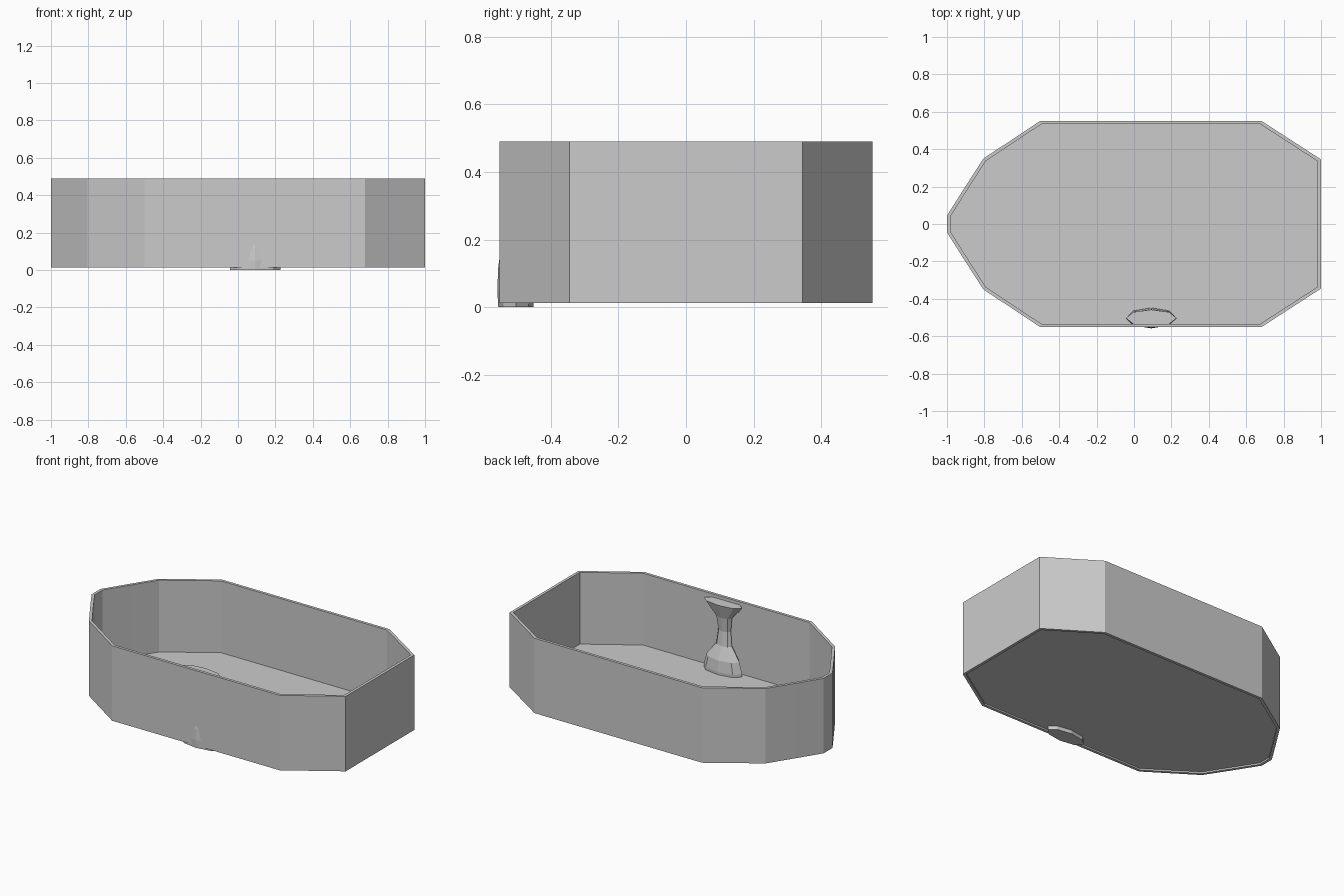
import bpy, math
from mathutils import Vector

old = bpy.data.objects.get("Cube")
if old:
    bpy.data.objects.remove(old, do_unlink=True)

grey = bpy.data.materials.new("light grey")
grey.use_nodes = True
COLOUR = (0.6, 0.6, 0.6, 1)
grey.diffuse_color = COLOUR
grey.node_tree.nodes["Principled BSDF"].inputs["Base Color"].default_value = COLOUR


def make(name, verts, faces):
    mesh = bpy.data.meshes.new(name)
    mesh.from_pydata(verts, [], faces)
    mesh.materials.append(grey)
    obj = bpy.data.objects.new(name, mesh)
    bpy.context.collection.objects.link(obj)
    return obj


def bridge(rings, n):
    """Quads joining consecutive rings of n vertices."""
    return [(a * n + i, a * n + (i + 1) % n, b * n + (i + 1) % n, b * n + i)
            for a, b in rings for i in range(n)]


def inset(loop, d):
    """Offset a counter-clockwise outline inwards by d."""
    result = []
    for i, p in enumerate(loop):
        a = (p - loop[i - 1]).normalized()
        b = (loop[(i + 1) % len(loop)] - p).normalized()
        na, nb = Vector((-a.y, a.x)), Vector((-b.y, b.x))
        result.append(p + (na + nb) * d / (1 + na.dot(nb)))
    return result


def at(loop, z):
    return [(p.x, p.y, z) for p in loop]


# Basin outline: half of it, mirrored across y
half = [(1, 0.345), (0.68, 0.552), (-0.5, 0.552),
        (-0.805, 0.35), (-0.905, 0.195), (-1, 0.045)]
outer = [Vector(p) for p in half] + [Vector((x, -y)) for x, y in reversed(half)]
inner = inset(outer, 0.018)
n = len(outer)

# Upright wall with a flat rim, open above and below
BOTTOM, TOP = 0.013, 0.49
make("basin_wall",
     at(outer, BOTTOM) + at(outer, TOP) + at(inner, TOP) + at(inner, BOTTOM),
     bridge([(0, 1), (1, 2), (2, 3), (3, 0)], n))

# Floor panel, raised slightly inside the wall
make("basin_floor", at(inner, 0.023) + at(inner, 0.033),
     bridge([(0, 1)], n) + [tuple(reversed(range(n))), tuple(range(n, 2 * n))])

# Hourglass pedestal beside the front wall: centre y, radius x, radius y, z
SIDES = 8
profile = [(-0.503, 0.135, 0.052, 0), (-0.503, 0.135, 0.055, 0.05),
           (-0.505, 0.115, 0.05, 0.12), (-0.515, 0.055, 0.028, 0.2),
           (-0.52, 0.045, 0.023, 0.29), (-0.515, 0.055, 0.03, 0.38),
           (-0.503, 0.135, 0.045, 0.47)]
verts = []
for cy, rx, ry, z in profile:
    for i in range(SIDES):
        t = math.tau * i / SIDES
        verts.append((0.092 + rx * math.cos(t), cy + ry * math.sin(t), z))
last = (len(profile) - 1) * SIDES
make("pedestal", verts,
     bridge([(i, i + 1) for i in range(len(profile) - 1)], SIDES)
     + [tuple(reversed(range(SIDES))), tuple(range(last, last + SIDES))])
